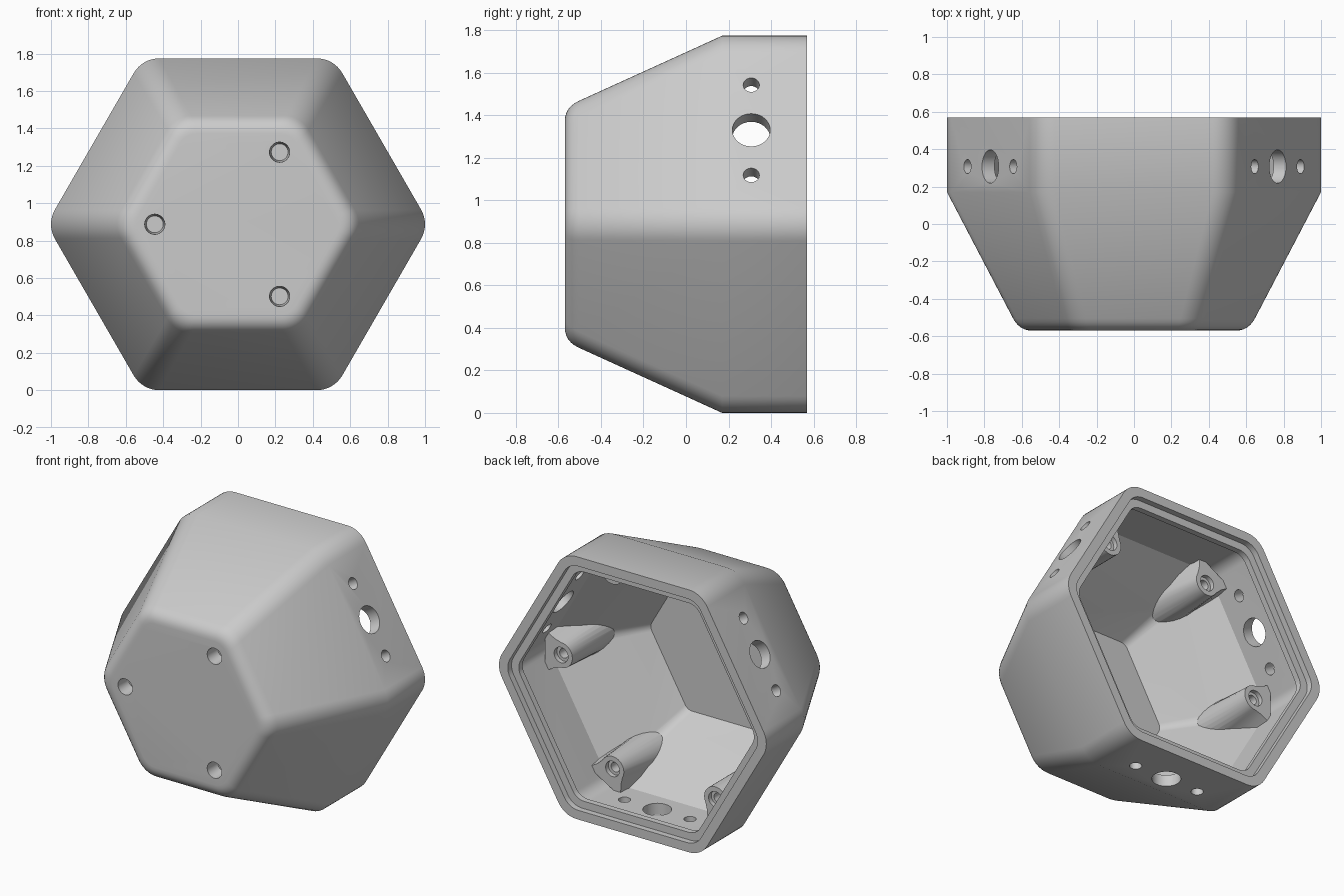
import bpy, bmesh
from math import sin, cos, pi, radians, sqrt
from mathutils import Vector, Matrix

MID = 0.887          # height of the hexagon axis
CREASE = 0.17        # where the straight skirt meets the taper
SEGS = 8             # facets per rounded corner

cube = bpy.data.objects.get("Cube")
if cube:
    bpy.data.objects.remove(cube)

grey = bpy.data.materials.new("light_grey_plastic")
grey.use_nodes = True
grey.diffuse_color = (0.6, 0.6, 0.6, 1)
grey.node_tree.nodes["Principled BSDF"].inputs["Base Color"].default_value = (0.6, 0.6, 0.6, 1)


def radial(angle):
    return Vector((cos(angle), 0, sin(angle)))


def hexagon(y, apothem, r):
    """Rounded hexagon across the y axis."""
    pts = []
    for k in range(6):
        centre = radial(k * pi / 3) * (apothem - r) * 2 / sqrt(3)
        for i in range(SEGS + 1):
            a = k * pi / 3 + (i / SEGS - 0.5) * pi / 3
            pts.append(centre + radial(a) * r + Vector((0, y, MID)))
    return pts


def skin(name, rings):
    """Solid through a series of matching rings, capped at both ends."""
    bm = bmesh.new()
    rows = [[bm.verts.new(p) for p in ring] for ring in rings]
    n = len(rows[0])
    for a, b in zip(rows, rows[1:]):
        for i in range(n):
            j = (i + 1) % n
            bm.faces.new((a[i], a[j], b[j], b[i]))
    bm.faces.new(rows[0])
    bm.faces.new(rows[-1])
    bmesh.ops.recalc_face_normals(bm, faces=bm.faces)
    mesh = bpy.data.meshes.new(name)
    bm.to_mesh(mesh)
    bm.free()
    mesh.materials.append(grey)
    obj = bpy.data.objects.new(name, mesh)
    bpy.context.collection.objects.link(obj)
    return obj


def stepped_pin(name, start, axis, profile):
    """Turned cutter: profile is (distance along axis, radius)."""
    m = Matrix.Translation(start) @ axis.to_track_quat('Z', 'Y').to_matrix().to_4x4()
    rings = [[m @ Vector((r * cos(i * pi / 16), r * sin(i * pi / 16), d)) for i in range(32)]
             for d, r in profile]
    return skin(name, rings)


def combine(body, tool, operation):
    tool.hide_render = True
    mod = body.modifiers.new(operation.lower(), 'BOOLEAN')
    mod.operation, mod.solver, mod.object = operation, 'EXACT', tool
    bpy.context.view_layer.update()
    result = bpy.data.meshes.new_from_object(body.evaluated_get(bpy.context.evaluated_depsgraph_get()))
    body.modifiers.clear()
    body.data = result
    bpy.data.objects.remove(tool)


# Shell section: rounded front edge, taper, skirt, rim, undercut ledge, cavity, floor
p0, p1, p2 = Vector((-0.57, 0.485, 0.10)), Vector((-0.57, 0.55, 0.15)), Vector((-0.505, 0.58, 0.15))
section = [tuple(p0 * (1 - t) ** 2 + p1 * 2 * t * (1 - t) + p2 * t * t)
           for t in (i / 6 for i in range(7))]
section += [(CREASE, 0.887, 0.158), (0.57, 0.887, 0.158),
            (0.57, 0.825, 0.12), (0.53, 0.825, 0.12),
            (0.53, 0.775, 0.10), (0.49, 0.775, 0.10),
            (0.49, 0.81, 0.10), (0.15, 0.81, 0.10), (-0.42, 0.49, 0.06)]
body = skin("hexagonal_housing", [hexagon(*s) for s in section])

# Screw bosses in the six corners, flaring into the sloping wall
BOSS_R, BOSS_Y = 0.77, 0.235
outline = [(-0.085 * sin(pi * i / 12), 0.085 * cos(pi * i / 12)) for i in range(13)]
outline = [(0.12, 0.14), (0.05, 0.10)] + outline + [(0.05, -0.10), (0.12, -0.14)]
for k in range(6):
    out, side = radial(k * pi / 3), radial(k * pi / 3 + pi / 2)
    top, foot = [], []
    for u, v in outline:
        r = BOSS_R + u
        wide = v * (1.35 if u < 0.1 else 1)
        depth = 0.15 - (0.955 - r - abs(wide) * 0.5) / 0.593
        top.append(out * r + side * v + Vector((0, BOSS_Y, MID)))
        foot.append(out * r + side * wide + Vector((0, depth, MID)))
    combine(body, skin("corner_boss", [top, foot]), 'UNION')
for k in range(6):
    start = radial(k * pi / 3) * BOSS_R + Vector((0, BOSS_Y + 0.05, MID))
    pin = stepped_pin("boss_bore", start, Vector((0, -1, 0)),
                      [(0, 0.052), (0.08, 0.052), (0.08, 0.032), (0.22, 0.032)])
    combine(body, pin, 'DIFFERENCE')

# Connector and fixing holes through three alternate sides
for deg in (30, 150, 270):
    out, side = radial(radians(deg)), radial(radians(deg + 90))
    for offset, r in ((-0.245, 0.038), (0, 0.089), (0.245, 0.038)):
        start = out * 0.7 + side * offset + Vector((0, 0.307, MID))
        combine(body, stepped_pin("side_hole", start, out, [(0, r), (0.3, r)]), 'DIFFERENCE')

# Blind holes in the front face
for deg in (60, 180, 300):
    start = radial(radians(deg)) * 0.445 + Vector((0, -0.6, MID))
    pin = stepped_pin("front_hole", start, Vector((0, 1, 0)), [(0, 0.054), (0.05, 0.054), (0.13, 0.045)])
    combine(body, pin, 'DIFFERENCE')

# Smooth shading, with crisp creases on the drilled sides and inside
bm = bmesh.new()
bm.from_mesh(body.data)
for f in bm.faces:
    f.smooth = True
for e in bm.edges:
    a, b = (v.co for v in e.verts)
    mid = (a + b) / 2 - Vector((0, 0, MID))
    drilled = any(mid.dot(radial(radians(d))) > 0.88 and
                  abs(mid.dot(radial(radians(d + 90)))) < 0.43 for d in (30, 150, 270))
    outer = abs(a.y - CREASE) < 0.002 and abs(b.y - CREASE) < 0.002 and drilled
    inner = abs(a.y - 0.15) < 0.002 and abs(b.y - 0.15) < 0.002
    e.smooth = not (outer or inner or e.calc_face_angle(0) > radians(30))
bm.to_mesh(body.data)
bm.free()
